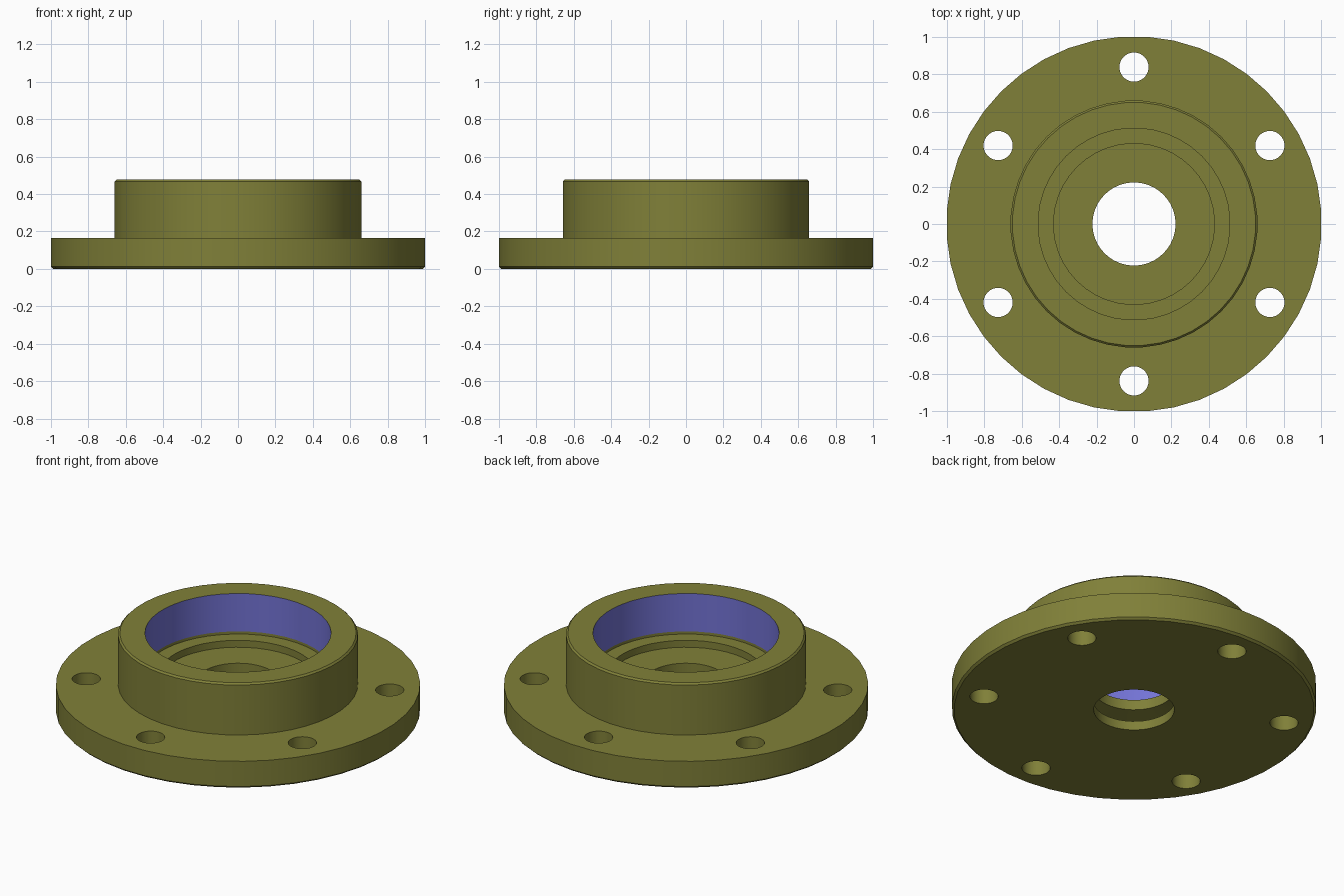
import bpy, bmesh, math
from mathutils import Matrix

if "Cube" in bpy.data.objects:
    bpy.data.objects.remove(bpy.data.objects["Cube"], do_unlink=True)

SEGMENTS = 44
BOLT_COUNT, BOLT_CIRCLE, BOLT_RADIUS = 6, 0.838, 0.078
BORE_RADIUS = 0.512


def make_material(name, color):
    mat = bpy.data.materials.new(name)
    mat.diffuse_color = color
    mat.use_nodes = True
    mat.node_tree.nodes["Principled BSDF"].inputs["Base Color"].default_value = color
    return mat


def make_object(name, bm):
    mesh = bpy.data.meshes.new(name)
    bm.to_mesh(mesh)
    bm.free()
    obj = bpy.data.objects.new(name, mesh)
    bpy.context.collection.objects.link(obj)
    return obj


olive = make_material("olive", (0.216, 0.216, 0.040, 1))
blue = make_material("machined blue", (0.171, 0.171, 0.66, 1))

# Cross-section of the turned body as (radius, height), closed loop
profile = [
    (0.222, 0.0), (0.99, 0.0), (1.0025, 0.012), (1.0025, 0.165),   # flange
    (0.66, 0.165), (0.66, 0.468), (0.65, 0.478),                   # boss
    (BORE_RADIUS, 0.478), (BORE_RADIUS, 0.248),                    # bearing bore
    (BORE_RADIUS, 0.232), (0.43, 0.232), (0.43, 0.19),             # shoulder and recess
    (0.222, 0.19), (0.222, 0.128), (0.33, 0.108),                  # shaft hole
    (0.33, 0.075), (0.222, 0.055),                                 # seal groove
]

# Turned body
bm = bmesh.new()
start = Matrix.Rotation(math.pi / SEGMENTS, 3, 'Z')
verts = [bm.verts.new(start @ Matrix.Identity(3).col[0] * r) for r, z in profile]
for v, (r, z) in zip(verts, profile):
    v.co.z = z
edges = [bm.edges.new((verts[i - 1], verts[i])) for i in range(len(verts))]
bmesh.ops.spin(bm, geom=verts + edges, cent=(0, 0, 0), axis=(0, 0, 1),
               angle=math.tau, steps=SEGMENTS, use_duplicate=False)
bmesh.ops.remove_doubles(bm, verts=bm.verts, dist=1e-4)
bmesh.ops.recalc_face_normals(bm, faces=bm.faces)

# Blue on the bearing bore wall only
for f in bm.faces:
    if all(abs(v.co.xy.length - BORE_RADIUS) < 0.003 and v.co.z > 0.24 for v in f.verts):
        f.material_index = 1
body = make_object("flanged_housing", bm)
body.data.materials.append(olive)
body.data.materials.append(blue)

# Bolt hole cutter
bm = bmesh.new()
for i in range(BOLT_COUNT):
    a = math.pi / 2 + i * math.tau / BOLT_COUNT
    place = Matrix.Translation((BOLT_CIRCLE * math.cos(a), BOLT_CIRCLE * math.sin(a), 0.08))
    bmesh.ops.create_cone(bm, cap_ends=True, segments=32, radius1=BOLT_RADIUS,
                          radius2=BOLT_RADIUS, depth=0.4, matrix=place)
cutter = make_object("bolt_hole_cutter", bm)
cutter.data.materials.append(olive)
cutter.hide_render = True

# Drill the holes, then drop the cutter
bpy.ops.object.select_all(action='DESELECT')
body.select_set(True)
bpy.context.view_layer.objects.active = body
mod = body.modifiers.new("bolt_holes", 'BOOLEAN')
mod.operation = 'DIFFERENCE'
mod.solver = 'EXACT'
mod.object = cutter
bpy.ops.object.modifier_apply(modifier=mod.name)
bpy.data.objects.remove(cutter, do_unlink=True)

bpy.ops.object.shade_smooth_by_angle(angle=math.radians(25))
